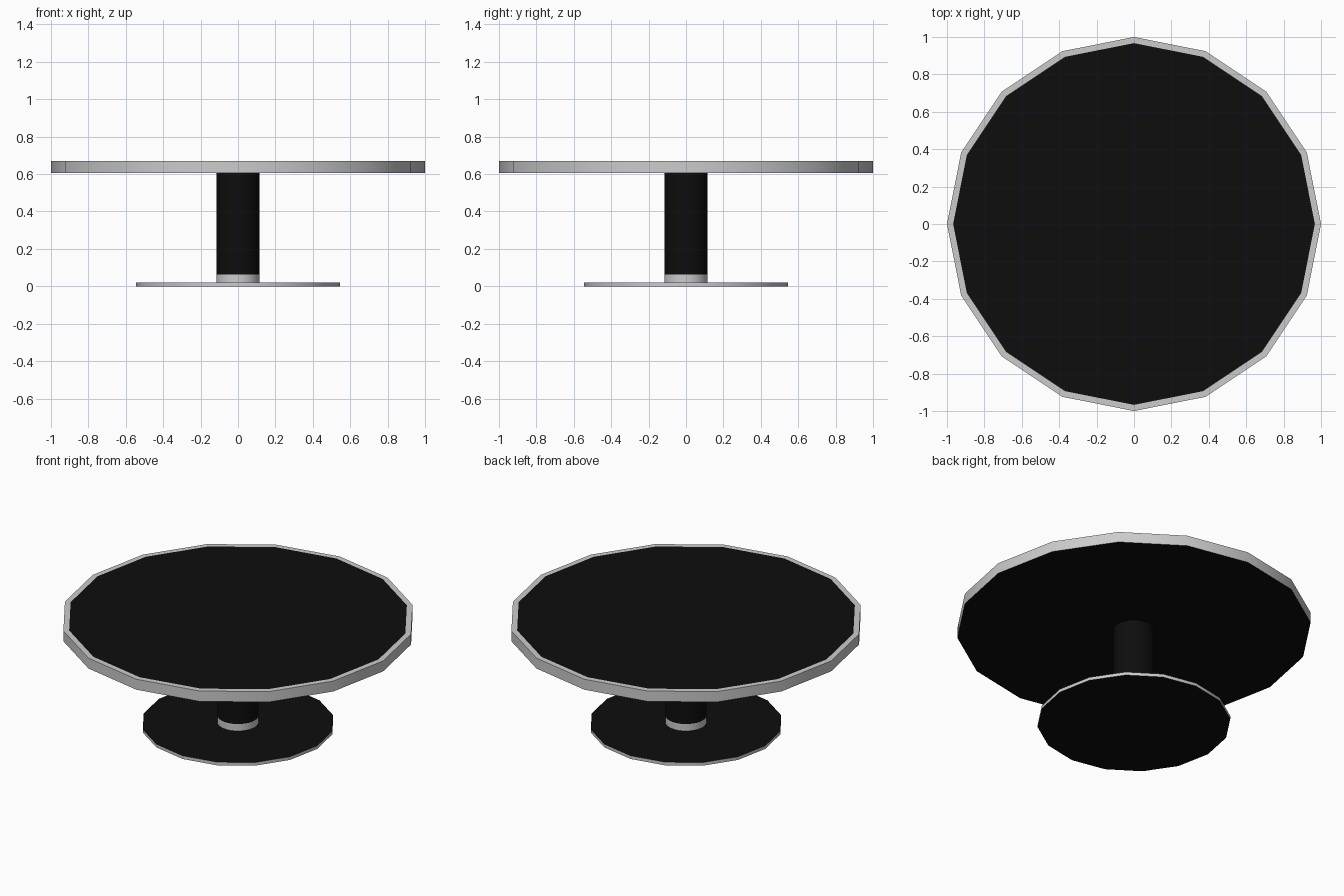
import bpy, bmesh, math

if "Cube" in bpy.data.objects:
    bpy.data.objects.remove(bpy.data.objects["Cube"])


def material(name, v):
    m = bpy.data.materials.new(name)
    m.diffuse_color = (v, v, v, 1)
    m.use_nodes = True
    m.node_tree.nodes["Principled BSDF"].inputs["Base Color"].default_value = m.diffuse_color
    return m


BLACK = material("black", 0.004)
CHROME = material("light grey metal", 0.6)


def lathe(name, profile, sides, mats):
    """Revolve (radius, z) points; mats[i] colours segment i, ends are closed at the axis."""
    bm = bmesh.new()
    rings = []
    for r, z in profile:
        if r == 0:
            rings.append([bm.verts.new((0, 0, z))])
        else:
            rings.append([bm.verts.new((r * math.cos(2 * math.pi * i / sides),
                                        r * math.sin(2 * math.pi * i / sides), z))
                          for i in range(sides)])
    for k, (a, b) in enumerate(zip(rings, rings[1:])):
        for i in range(sides):
            j = (i + 1) % sides
            if len(a) == 1:
                f = bm.faces.new((a[0], b[j], b[i]))
            elif len(b) == 1:
                f = bm.faces.new((a[i], a[j], b[0]))
            else:
                f = bm.faces.new((a[i], a[j], b[j], b[i]))
            f.material_index = mats[k]
    bmesh.ops.recalc_face_normals(bm, faces=bm.faces[:])
    me = bpy.data.meshes.new(name)
    bm.to_mesh(me)
    bm.free()
    me.materials.append(BLACK)
    me.materials.append(CHROME)
    ob = bpy.data.objects.new(name, me)
    bpy.context.collection.objects.link(ob)
    bpy.ops.object.select_all(action='DESELECT')
    ob.select_set(True)
    bpy.context.view_layer.objects.active = ob
    bpy.ops.object.shade_smooth_by_angle(angle=math.radians(35))
    return ob


# Table top: black underside, metal rim with a narrow lip, black surface
lathe("table_top", [(0, 0.605), (1, 0.605), (1, 0.67), (0.967, 0.67), (0, 0.67)],
      16, [0, 1, 1, 0])
# Foot plate: black faces with a metal edge
lathe("base_plate", [(0, 0), (0.545, 0), (0.545, 0.02), (0, 0.02)], 16, [0, 1, 0])
# Pedestal: metal collar below, black column above
lathe("pedestal", [(0.116, 0.02), (0.116, 0.063), (0.116, 0.605)], 32, [1, 0])
